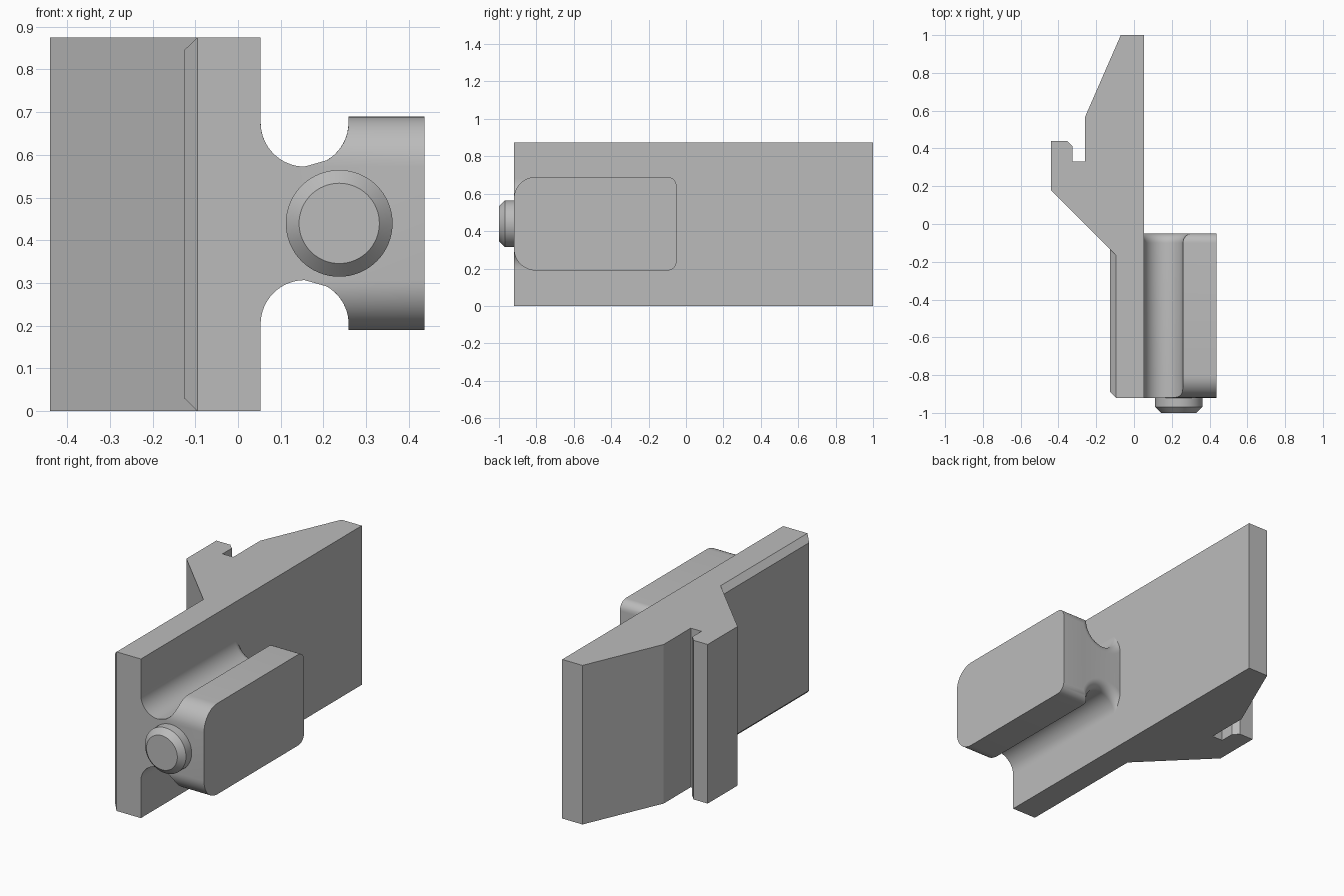
import bpy, bmesh
from math import pi, sin, cos, acos, asin, radians

cube = bpy.data.objects.get("Cube")
if cube:
    bpy.data.objects.remove(cube, do_unlink=True)

grey = bpy.data.materials.new("plain grey")
grey.use_nodes = True
grey.diffuse_color = (0.5, 0.5, 0.5, 1)
grey.node_tree.nodes["Principled BSDF"].inputs["Base Color"].default_value = (0.5, 0.5, 0.5, 1)


def loft(name, rings, smooth=False):
    """Skin a list of matching closed rings and cap both ends."""
    bm = bmesh.new()
    loops = [[bm.verts.new(p) for p in ring] for ring in rings]
    n = len(loops[0])
    for a, b in zip(loops, loops[1:]):
        for i in range(n):
            j = (i + 1) % n
            bm.faces.new((a[i], a[j], b[j], b[i]))
    bm.faces.new(loops[0][::-1])
    bm.faces.new(loops[-1])
    bmesh.ops.remove_doubles(bm, verts=bm.verts, dist=0.0002)
    bmesh.ops.recalc_face_normals(bm, faces=bm.faces)
    mesh = bpy.data.meshes.new(name)
    bm.to_mesh(mesh)
    bm.free()
    mesh.materials.append(grey)
    obj = bpy.data.objects.new(name, mesh)
    bpy.context.collection.objects.link(obj)
    if smooth:
        bpy.ops.object.select_all(action='DESELECT')
        obj.select_set(True)
        bpy.context.view_layer.objects.active = obj
        bpy.ops.object.shade_smooth_by_angle(angle=radians(30))
    return obj


HEIGHT = 0.875
MID = HEIGHT / 2 + 0.002
FRONT, BACK = -0.92, -0.05

# Upright plate with the hook on its left-hand side
outline = [(0.053, -0.92), (0.053, 1), (-0.07, 1), (-0.26, 0.565), (-0.26, 0.33),
           (-0.325, 0.33), (-0.325, 0.41), (-0.355, 0.44), (-0.44, 0.44),
           (-0.44, 0.18), (-0.095, -0.165), (-0.095, -0.92)]
loft("hooked_plate", [[(x, y, z) for x, y in outline] for z in (0, HEIGHT)])


# Raised pad with chamfered borders on the plate
def pad_ring(x, inset):
    y0, y1, z0, z1 = FRONT + inset, -0.06, inset, HEIGHT - inset
    return [(x, y0, z0), (x, y1, z0), (x, y1, z1), (x, y0, z1)]


loft("chamfered_pad", [pad_ring(-0.095, 0), pad_ring(-0.127, 0.031)])

# Block joined to the plate by a waisted neck
GROOVE_X, GROOVE_Z, GROOVE_R, HALF = 0.156, 0.236, 0.103, 0.25
STEPS = 16


def block_ring(y, top, grow):
    r = GROOVE_R + grow
    start = 2 * pi - acos(-GROOVE_R / r)
    low = 1.5 * pi
    end = 2 * pi + asin(max(-1, min(0, (top - GROOVE_Z) / r)))
    angles = [start + (low - start) * i / STEPS for i in range(STEPS)]
    angles += [low + (end - low) * i / STEPS for i in range(STEPS + 1)]
    half = [(GROOVE_X + r * cos(a), GROOVE_Z + r * sin(a)) for a in angles]
    half = [(0.04, half[0][1])] + half + [(half[-1][0], top), (0.437, top)]
    return ([(x, y, MID + z) for x, z in half]
            + [(x, y, MID - z) for x, z in reversed(half)])


rings = []
ROUND_FRONT, ROUND_BACK = 0.117, 0.05
for i in range(13):
    t = pi / 2 * i / 12
    rings.append(block_ring(FRONT + ROUND_FRONT * (1 - cos(t)),
                            HALF - ROUND_FRONT * (1 - sin(t)), 0))
for i in range(9):
    t = pi / 2 * i / 8
    d = ROUND_BACK * (1 - cos(t))
    rings.append(block_ring(BACK - ROUND_BACK * (1 - sin(t)), HALF - d, d))
loft("necked_block", rings, smooth=True)


# Round pin with a chamfered tip on the front of the block
def circle(y, r, sides=64):
    return [(0.237 + r * cos(2 * pi * i / sides), y, MID + r * sin(2 * pi * i / sides))
            for i in range(sides)]


loft("front_pin", [circle(-0.9, 0.125), circle(-0.969, 0.125), circle(-1, 0.094)], smooth=True)
